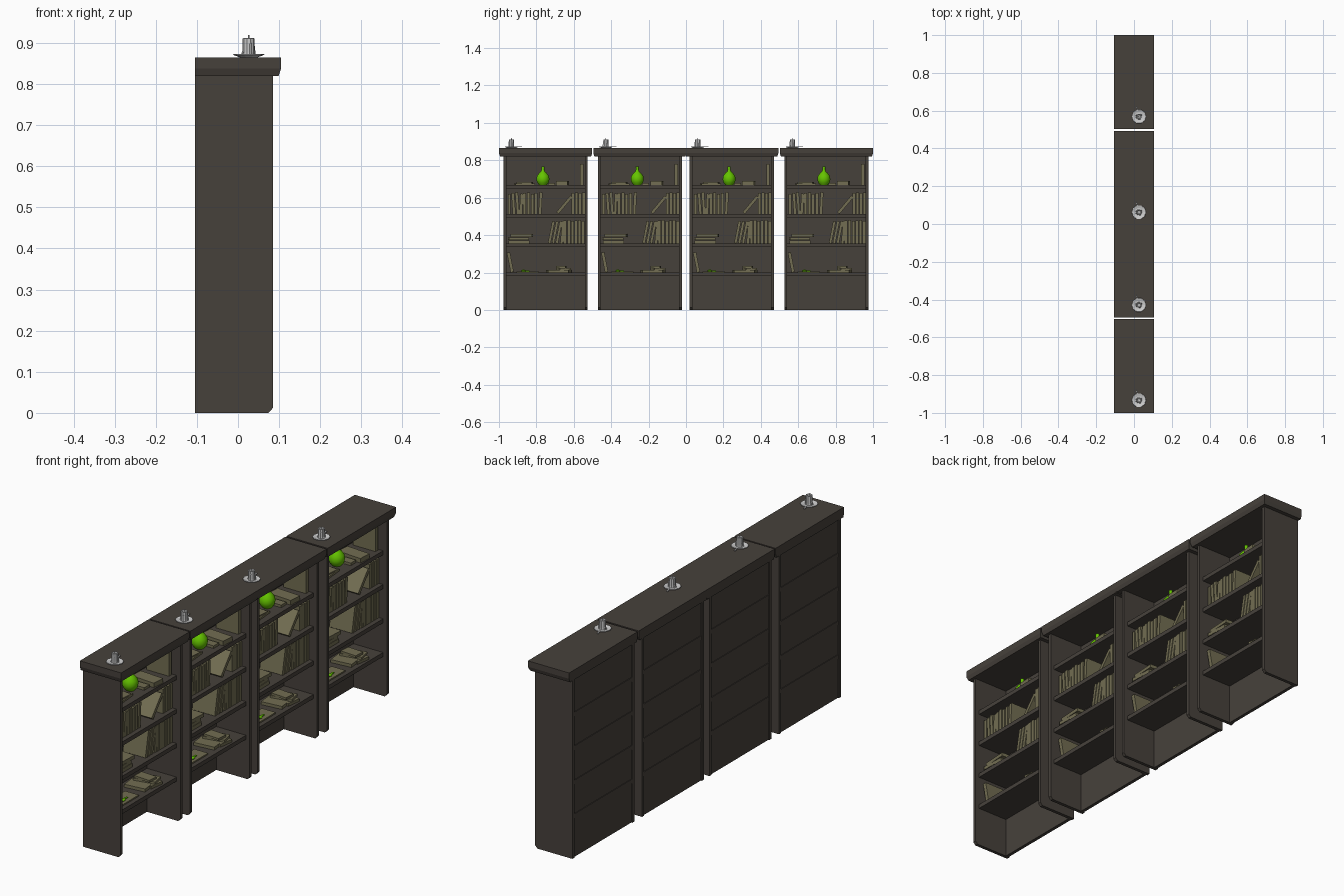
import bpy, bmesh, math
from mathutils import Matrix, Vector

if "Cube" in bpy.data.objects:
    bpy.data.objects.remove(bpy.data.objects["Cube"])


def material(name, rgb):
    m = bpy.data.materials.new(name)
    m.diffuse_color = (*rgb, 1)
    m.use_nodes = True
    m.node_tree.nodes["Principled BSDF"].inputs["Base Color"].default_value = m.diffuse_color
    return m


WOOD = material("dark_wood", (0.062, 0.053, 0.044))
PAPER = material("olive_cloth", (0.17, 0.155, 0.085))
GREEN = material("green_glass", (0.13, 0.55, 0.0))
CENTRES = (-0.751, -0.2465, 0.2445, 0.751)   # y centre of each bookcase


def box(bm, x, y, z, rot=None):
    """Box from three (min, max) ranges, optionally transformed about the origin."""
    verts = bmesh.ops.create_cube(bm, size=1)["verts"]
    for v in verts:
        v.co = Vector([(r[0] + r[1]) / 2 + c * (r[1] - r[0]) for c, r in zip(v.co, (x, y, z))])
        if rot:
            v.co = rot @ v.co
    return verts


def lathe(bm, profile, x, y, sides):
    """Revolve (radius, z) points around a vertical axis."""
    vs = [bm.verts.new((r, 0, z)) for r, z in profile]
    es = [bm.edges.new(p) for p in zip(vs, vs[1:])]
    bmesh.ops.spin(bm, geom=vs + es, cent=(0, 0, 0), axis=(0, 0, 1),
                   angle=2 * math.pi, steps=sides, use_duplicate=False)
    new = [v for v in bm.verts if v.tag is False]
    bmesh.ops.remove_doubles(bm, verts=new, dist=1e-5)
    for v in bm.verts:
        if not v.tag:
            v.co += Vector((x, y, 0))
            v.tag = True


def place(bm, name, mat=None, smooth=False):
    """Finish a part and put a linked copy in every bookcase."""
    bmesh.ops.recalc_face_normals(bm, faces=bm.faces)
    me = bpy.data.meshes.new(name)
    bm.to_mesh(me)
    bm.free()
    if mat:
        me.materials.append(mat)
    for i, y in enumerate(CENTRES):
        ob = bpy.data.objects.new(f"{name}_{i + 1}", me)
        ob.location.y = y
        bpy.context.collection.objects.link(ob)
    if smooth:
        bpy.ops.object.select_all(action='DESELECT')
        ob.select_set(True)
        bpy.context.view_layer.objects.active = ob
        bpy.ops.object.shade_smooth_by_angle(angle=math.radians(40))


# Side panels: profile with a clipped front foot corner
bm = bmesh.new()
for s in (-1, 1):
    prof = [(-.105, 0), (.074, 0), (.085, .012), (.085, .825), (-.105, .825)]
    f = bm.faces.new([bm.verts.new((x, s * .225, z)) for x, z in prof])
    ext = bmesh.ops.extrude_face_region(bm, geom=[f])["geom"]
    for v in ext:
        if isinstance(v, bmesh.types.BMVert):
            v.co.y -= s * .015
place(bm, "side_panels", WOOD)

# Recessed back panel
bm = bmesh.new()
box(bm, (-.1, -.085), (-.212, .212), (0, .825))
place(bm, "back_panel", WOOD)

# Shelves, poking slightly through the back
SHELF = (.2, .355, .513, .668)
bm = bmesh.new()
for z in SHELF:
    box(bm, (-.103, .066), (-.212, .212), (z - .019, z))
place(bm, "shelves", WOOD)

# Cap with a moulding that tapers inward on the front and sides
bm = bmesh.new()
box(bm, (-.105, .105), (-.249, .249), (.838, .865))
bm.faces.ensure_lookup_table()
low = min(bm.faces, key=lambda f: f.calc_center_median().z)
ext = bmesh.ops.extrude_face_region(bm, geom=[low])["geom"]
for v in [g for g in ext if isinstance(g, bmesh.types.BMVert)]:
    v.co.z = .82
    v.co.y *= .976
    v.co.x = min(v.co.x, .099)
bmesh.ops.delete(bm, geom=[low], context='FACES_ONLY')
place(bm, "cap", WOOD)


def book(bm, y, z, thick, height, tilt=0, depth=.115, front=.045):
    """Standing book; y is its base centre, tilt leans it towards +y in degrees."""
    a = math.radians(tilt)
    lift = abs(math.sin(a)) * thick / 2
    m = Matrix.Translation((0, y, z + lift)) @ Matrix.Rotation(-a, 4, 'X')
    box(bm, (front - depth, front), (-thick / 2, thick / 2), (0, height), m)


def flat(bm, y0, y1, z, thick, turn=0, x=-.01, depth=.115):
    """Book lying flat, turned about z in degrees."""
    m = Matrix.Translation((x, (y0 + y1) / 2, z)) @ Matrix.Rotation(math.radians(turn), 4, 'Z')
    h = (y1 - y0) / 2
    box(bm, (-depth / 2, depth / 2), (-h, h), (0, thick), m)


# Standing books
bm = bmesh.new()
z = SHELF[2]
for i, tilt in enumerate((0, -4, -4, 3, 0, 0, 0, 0, 3)):        # upper row, left group
    book(bm, -.194 + i * .0205 + (.006 if i in (1, 2) else 0), z, .016, .108 + .004 * (i % 3), tilt)
book(bm, .064, z, .016, .115, 40)                               # leaning book
for i in range(4):                                              # upper row, right group
    book(bm, .148 + i * .0185, z, .016, .112 + .003 * (i % 2))
z = SHELF[1]
for i in range(3):                                              # lower row, leaning group
    book(bm, .02 + i * .02, z, .015, .12, 11)
for i in range(7):                                              # lower row, upright group
    book(bm, .086 + i * .0192, z, .016, .12 + .003 * (i % 3), 5 if i == 0 else 0)
book(bm, -.178, SHELF[0], .017, .108, -11)                      # low shelf tilted book
book(bm, .194, SHELF[3], .018, .112)                            # top shelf single book
place(bm, "standing_books", PAPER)

# Books lying flat
bm = bmesh.new()
z = SHELF[1]
for y0, y1, dz, t, turn in ((-.198, -.085, 0, .017, 0), (-.198, -.09, .018, .015, 2),
                            (-.185, -.07, .034, .016, -3)):
    flat(bm, y0, y1, z + dz, t, turn)
z = SHELF[0]
flat(bm, .008, .075, z, .014, 6, depth=.1)
flat(bm, .06, .13, z, .013, -8, x=-.005)
flat(bm, .066, .126, z + .013, .011, 12, x=-.005, depth=.1)
flat(bm, .06, .11, z + .024, .01, -4, x=-.005, depth=.08)
flat(bm, -.155, -.035, z, .006, 0, x=.01, depth=.07)
z = SHELF[3]
flat(bm, -.165, -.06, z, .009, 5, depth=.09)
flat(bm, -.15, -.07, z + .009, .006, -6, depth=.08)
flat(bm, .012, .05, z, .012, 0, depth=.1)
flat(bm, .06, .122, z, .021, -4, x=0, depth=.12)
place(bm, "flat_books", PAPER)

# Round green vase with a thin neck
bm = bmesh.new()
z = SHELF[3]
lathe(bm, [(0, z), (.02, z), (.031, z + .014), (.035, z + .03), (.032, z + .048), (.02, z + .064),
           (.01, z + .073), (.0075, z + .084), (.0085, z + .098), (0, z + .098)], -.013, -.014, 20)
place(bm, "vase", GREEN, True)

# Small green trinket lying on the low shelf
bm = bmesh.new()
z = SHELF[0] + .006
lathe(bm, [(0, z), (.012, z), (.014, z + .004), (.006, z + .009), (0, z + .009)], .02, -.118, 10)
box(bm, (.016, .024), (-.118, -.085), (z, z + .004))
place(bm, "trinket", GREEN)

# Candle dish
CX, CY, Z = .026, -.182, .865
bm = bmesh.new()
lathe(bm, [(0, Z), (.022, Z), (.038, Z + .006), (.037, Z + .008), (.022, Z + .004), (0, Z + .004)], CX, CY, 10)
place(bm, "candle_dish")

# Candle with wick and wax drips
bm = bmesh.new()
lathe(bm, [(0, Z + .003), (.0155, Z + .003), (.0145, Z + .012), (.0145, Z + .046), (.011, Z + .047),
           (.008, Z + .043), (0, Z + .043)], CX, CY, 10)
lathe(bm, [(0, Z + .042), (.0018, Z + .042), (.0015, Z + .054), (0, Z + .054)], CX, CY, 6)
for a, top in ((30, .03), (160, .018), (200, .012), (290, .036)):
    a = math.radians(a)
    lathe(bm, [(0, Z + .003), (.004, Z + .003), (.003, Z + top - .004), (0, Z + top)],
          CX + .0145 * math.cos(a), CY + .0145 * math.sin(a), 6)
place(bm, "candle")

# Dish handle
bm = bmesh.new()
m = Matrix.Translation((CX, CY, Z + .007)) @ Matrix.Rotation(math.radians(104), 4, 'Z')
box(bm, (.034, .058), (-.003, .003), (-.001, .003), m)
place(bm, "dish_handle")
